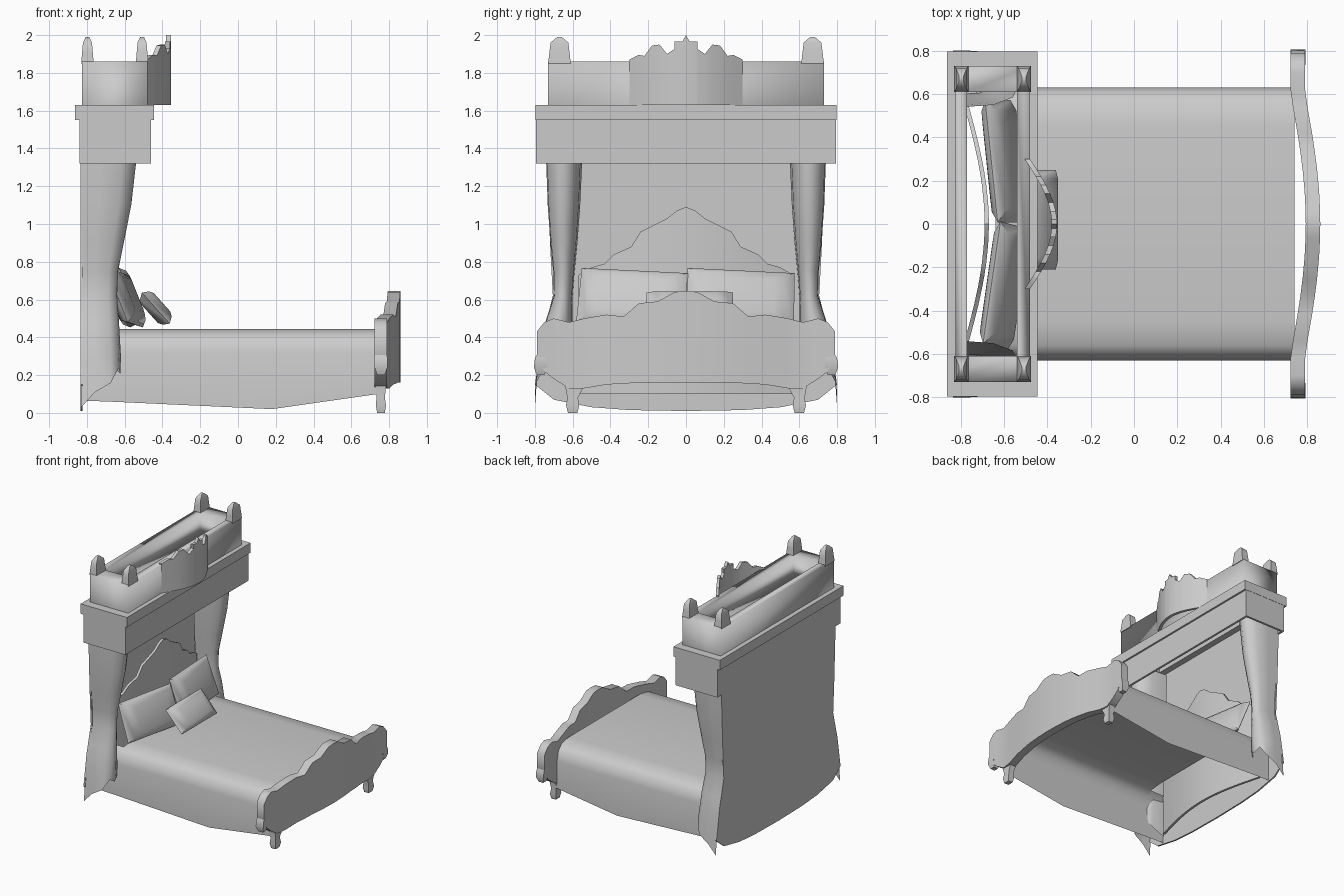
import bpy
import math
from mathutils import Matrix, Vector

cube = bpy.data.objects.get("Cube")
if cube:
    bpy.data.objects.remove(cube, do_unlink=True)

grey = bpy.data.materials.new("plain grey")
grey.use_nodes = True
COLOUR = (0.6, 0.6, 0.6, 1)
grey.diffuse_color = COLOUR
grey.node_tree.nodes["Principled BSDF"].inputs["Base Color"].default_value = COLOUR


def build(name, verts, faces, angle=40):
    mesh = bpy.data.meshes.new(name)
    mesh.from_pydata([tuple(v) for v in verts], [], faces)
    mesh.materials.append(grey)
    obj = bpy.data.objects.new(name, mesh)
    bpy.context.collection.objects.link(obj)
    bpy.ops.object.select_all(action='DESELECT')
    obj.select_set(True)
    bpy.context.view_layer.objects.active = obj
    bpy.ops.object.mode_set(mode='EDIT')
    bpy.ops.mesh.select_all(action='SELECT')
    bpy.ops.mesh.normals_make_consistent(inside=False)
    bpy.ops.object.mode_set(mode='OBJECT')
    bpy.ops.object.shade_smooth_by_angle(angle=math.radians(angle))
    return obj


def loft(name, rings, closed=True, caps=True, angle=40):
    """Skin a list of equal-length point rings."""
    n = len(rings[0])
    verts = [p for ring in rings for p in ring]
    faces = []
    for i in range(len(rings) - 1):
        for j in range(n if closed else n - 1):
            k = (j + 1) % n
            faces.append((i * n + j, i * n + k, (i + 1) * n + k, (i + 1) * n + j))
    if caps:
        faces += [tuple(range(n)), tuple(range(len(verts) - n, len(verts)))]
    return build(name, verts, faces, angle)


def mirrored(half):
    """Extend a half profile (from y = 0 outward) to both sides."""
    return [(-y, *r) for y, *r in reversed(half) if y > 0] + list(half)


def board(name, half, outer, thick, angle=40):
    """Upright board along y: profile of (y, bottom, top), bowed by outer(y)."""
    rings = []
    for y, lo, hi in mirrored(half):
        x = outer(y)
        rings.append([(x, y, lo), (x, y, hi), (x - thick, y, hi), (x - thick, y, lo)])
    return loft(name, rings, angle=angle)


def rect(x0, x1, y, z):
    return [(x0, -y, z), (x1, -y, z), (x1, y, z), (x0, y, z)]


def frame(name, outer, inner, z0, z1, angle=40):
    """Rectangular frame, open through the middle."""
    rings = [rect(*outer, z0), rect(*outer, z1), rect(*inner, z1), rect(*inner, z0)]
    rings.append(rings[0])
    return loft(name, rings, caps=False, angle=angle)


def bow(base, depth, half_width):
    return lambda y: base + depth * max(0, math.cos(math.pi * y / (2 * half_width)))


# Bed cover: open shell with rounded upper edges and a dipping hem
half = [(0, .445), (.45, .445), (.56, .432), (.61, .395), (.63, .32)]
section = mirrored(half)
rings = []
for x, hem in ((-.64, .058), (.18, .02), (.74, .1)):
    rings.append([(x, -.63, hem)] + [(x, y, z) for y, z in section] + [(x, .63, hem)])
loft("bed_cover", rings, closed=False, caps=False)
for side, label in ((1, "left"), (-1, "right")):
    rings = [[(x, side * .63, lo), (x, side * .63, .32), (x, side * .61, .395),
              (x, side * .56, .432)] for x, lo in ((-.82, .065), (-.64, .058))]
    loft(label + "_cover_end", rings, closed=False, caps=False)

# Footboard, bowed outward, with scrolled top
board("footboard", [(0, .16, .645), (.06, .16, .64), (.15, .16, .59), (.25, .16, .58),
                    (.33, .155, .51), (.42, .15, .52), (.54, .13, .50), (.62, .13, .48),
                    (.7, .18, .5), (.75, .22, .48), (.79, .29, .43)],
      bow(.79, .07, .6), .067, 50)


def stack(name, y, levels, angle=40):
    """Stack of rectangles: (x centre, x half, y offset, y half, z)."""
    rings = [[(x + i * a, y + d + j * b, z) for i, j in ((-1, -1), (1, -1), (1, 1), (-1, 1))]
             for x, a, d, b, z in levels]
    return loft(name, rings, angle=angle)


for side, label in ((1, "left"), (-1, "right")):
    s = side
    stack(label + "_foot", s * .6, [(.757, .02, 0, .025, 0), (.757, .027, 0, .035, .04),
                                    (.755, .022, 0, .028, .08), (.757, .033, -s * .02, .07, .2)])
    # Scroll knob at the end of the footboard
    stack(label + "_scroll", s * .75, [(.757, .02, s * .02, .02, .2), (.757, .034, s * .02, .035, .24),
                                       (.757, .034, s * .02, .03, .29), (.757, .025, 0, .02, .34)])

# Back panel with flared sides and rounded hem
rows = [(.8, .15), (.76, .4), (.705, .62), (.72, .9), (.735, 1.3), (.74, 1.55)]
hem = [(0, .01), (.3, .015), (.5, .03), (.7, .07)]
outline = mirrored(hem + rows)
loft("back_panel", [[(x, y, z) for y, z in outline] for x in (-.835, -.822)])

# Headboard, bowed forward, with stepped crown
board("headboard", [(0, .1, 1.09), (.05, .1, 1.07), (.1, .1, 1.03), (.18, .1, .99),
                    (.24, .1, .96), (.29, .1, .88), (.38, .1, .84), (.43, .1, .79),
                    (.5, .1, .77), (.57, .1, .73)], bow(-.77, .1, .57), .02)

# Curtains: gathered at the tie, flared at the hem
# levels: z, outer y, inner y, front x
levels = [(1.5, .74, .54, -.53), (1.32, .74, .55, -.54), (1.1, .732, .56, -.565),
          (.9, .718, .575, -.605), (.75, .703, .59, -.635), (.62, .70, .6, -.64),
          (.48, .745, .6, -.63), (.3, .78, .6, -.62), (0, .80, .6, -.622)]
fold = [(0, 1), (.35, 1), (.75, .97), (.95, .75), (1, .5), (.9, .22), (.6, .05), (.15, 0)]
RAG = (0, .01, -.02, .02, -.02, .02, 0, .04)
for side, label in ((1, "left"), (-1, "right")):
    rings = []
    for z, out, inn, front in levels:
        ring = []
        for (u, v), rag in zip(fold, RAG):
            x = -.83 + u * (front + .83)
            low = z if z else .03 + (x + .83) * .95 + rag
            ring.append((x, side * (inn + v * (out - inn)), low))
        rings.append(ring)
    loft(label + "_curtain", rings, closed=False, caps=False, angle=50)

# Canopy: hanging valance, cornice and upper box
frame("valance", (-.84, -.46, .795), (-.822, -.478, .777), 1.32, 1.56)
frame("cornice", (-.863, -.445, .797), (-.77, -.54, .61), 1.55, 1.63)
frame("canopy_box", (-.825, -.48, .73), (-.77, -.54, .61), 1.63, 1.86, 91)

# Corner finials
for x in (-.797, -.508):
    for y in (-.67, .67):
        stack("corner_finial", y, [(x, .033, 0, .06, 1.85), (x, .028, 0, .053, 1.91),
                                   (x, .024, 0, .047, 1.96), (x, .01, 0, .012, 1.99)], 60)

# Crest bowed out from the front of the canopy
board("canopy_crest", [(0, 1.63, 2), (.02, 1.63, 1.965), (.06, 1.63, 1.965), (.055, 1.63, 1.93),
                       (.1, 1.63, 1.9), (.14, 1.63, 1.95), (.18, 1.63, 1.945),
                       (.22, 1.63, 1.89), (.25, 1.63, 1.895), (.3, 1.63, 1.87)],
      bow(-.48, .125, .3), .025)


def pillow(name, centre, size, lean, turn, roll=0):
    """Puffed cushion lying in its local yz plane, leaned back and turned."""
    w, h, t = (s / 2 for s in size)
    corners = ((-1, -1), (1, -1), (1, 1), (-1, 1))
    rot = (Matrix.Rotation(math.radians(turn), 3, 'Z')
           @ Matrix.Rotation(math.radians(-lean), 3, 'Y')
           @ Matrix.Rotation(math.radians(roll), 3, 'X'))
    rings = [[Vector(centre) + rot @ Vector((d * t, a * w * k, b * h * k)) for a, b in corners]
             for d, k in ((-1, .6), (-.7, .82), (0, 1), (.7, .82), (1, .6))]
    return loft(name, rings, angle=35)


# Cushions
pillow("left_pillow", (-.6, .29, .61), (.57, .31, .1), 22, 7, -3)
pillow("right_pillow", (-.6, -.285, .61), (.57, .31, .1), 22, -7, -3)
pillow("small_cushion", (-.435, .02, .555), (.46, .22, .09), 42, 0)
